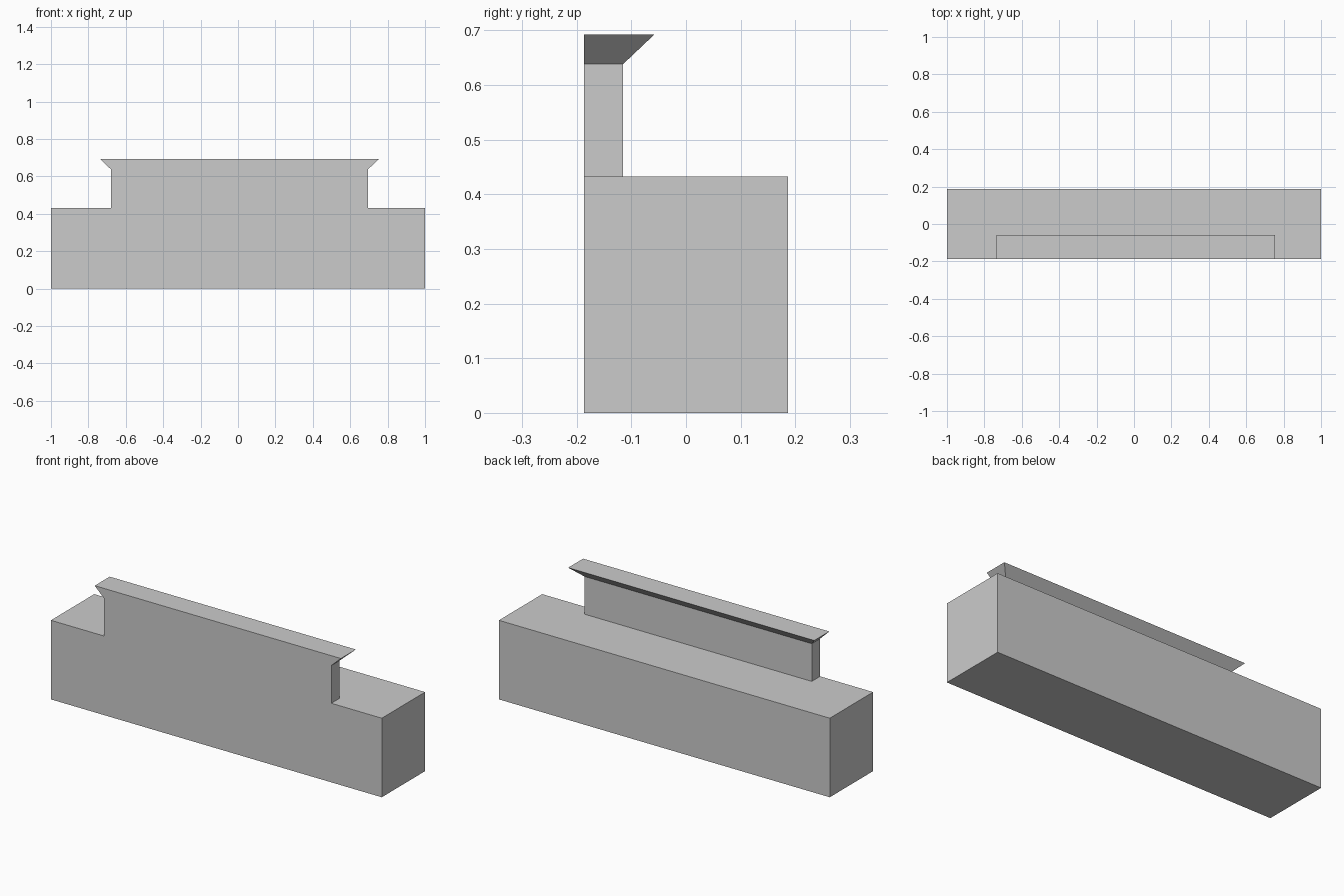
import bpy
import bmesh

default = bpy.data.objects.get("Cube")
if default:
    bpy.data.objects.remove(default, do_unlink=True)

grey = bpy.data.materials.new("plain grey")
grey.use_nodes = True
colour = (0.6, 0.6, 0.6, 1)
grey.diffuse_color = colour
grey.node_tree.nodes["Principled BSDF"].inputs["Base Color"].default_value = colour

FRONT = -0.187


def loft(name, sections):
    """Skin rectangular sections (x0, x1, back y, z), all flush with the front."""
    bm = bmesh.new()
    rings = []
    for x0, x1, back, z in sections:
        corners = [(x0, FRONT), (x1, FRONT), (x1, back), (x0, back)]
        rings.append([bm.verts.new((x, y, z)) for x, y in corners])
    for low, high in zip(rings, rings[1:]):
        for i in range(4):
            j = (i + 1) % 4
            bm.faces.new((low[i], low[j], high[j], high[i]))
    bm.faces.new(rings[0][::-1])
    bm.faces.new(rings[-1])
    bmesh.ops.recalc_face_normals(bm, faces=bm.faces)
    mesh = bpy.data.meshes.new(name)
    bm.to_mesh(mesh)
    bm.free()
    mesh.materials.append(grey)
    obj = bpy.data.objects.new(name, mesh)
    bpy.context.collection.objects.link(obj)
    return obj


# Long block
loft("base_block", [(-1, 1, -FRONT, 0), (-1, 1, -FRONT, 0.432)])

# Thin upright wall along the front edge, flaring out into a cap
loft("wall_with_flared_cap", [
    (-0.68, 0.695, -0.115, 0.432),
    (-0.68, 0.695, -0.115, 0.638),
    (-0.735, 0.753, -0.058, 0.692),
])
